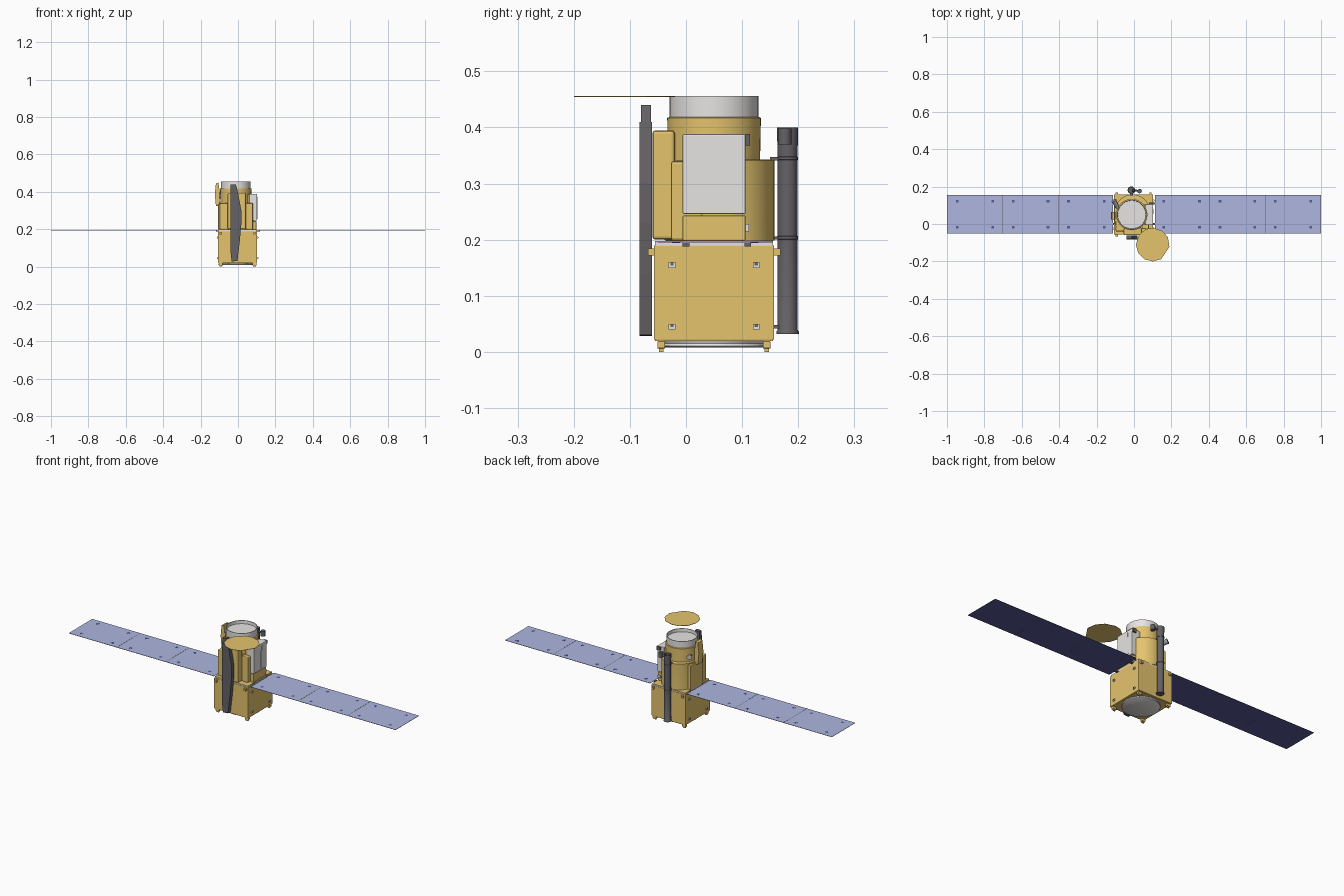
import bpy, bmesh, math
from mathutils import Vector, Matrix


def mat(name, rgb):
    m = bpy.data.materials.new(name)
    m.diffuse_color = (*rgb, 1)
    return m


GOLD = mat("gold foil", (0.78, 0.55, 0.155))
WHITE = mat("off white", (0.82, 0.80, 0.79))
GREY = mat("mid grey", (0.33, 0.33, 0.34))
DARK = mat("dark grey", (0.13, 0.122, 0.13))
LAV = mat("panel lavender", (0.42, 0.465, 0.74))
NAVY = mat("cell navy", (0.10, 0.10, 0.31))


def finish(name, bm, m, smooth=False, bevel=0):
    me = bpy.data.meshes.new(name)
    bmesh.ops.recalc_face_normals(bm, faces=bm.faces)
    bm.to_mesh(me)
    bm.free()
    ob = bpy.data.objects.new(name, me)
    bpy.context.collection.objects.link(ob)
    me.materials.append(m)
    if bevel:
        b = ob.modifiers.new("bevel", 'BEVEL')
        b.width, b.segments = bevel, 2
    if smooth:
        bpy.ops.object.select_all(action='DESELECT')
        ob.select_set(True)
        bpy.context.view_layer.objects.active = ob
        bpy.ops.object.shade_smooth_by_angle(angle=math.radians(35))
    return ob


def box(name, m, x, y, z, bevel=0):
    """Box from (min, max) ranges on each axis."""
    bm = bmesh.new()
    bmesh.ops.create_cube(bm, size=1)
    for v in bm.verts:
        v.co = Vector([(r[0] + r[1]) / 2 + c * (r[1] - r[0]) for r, c in zip((x, y, z), v.co)])
    return finish(name, bm, m, bevel=bevel)


def lathe(name, m, cx, cy, profile, n=48):
    """Revolve (radius, z) points around a vertical axis."""
    bm = bmesh.new()
    rings = [[bm.verts.new((cx + r * math.cos(2 * math.pi * i / n), cy + r * math.sin(2 * math.pi * i / n), z))
              for i in range(n)] for r, z in profile]
    for a, b in zip(rings, rings[1:]):
        for i in range(n):
            bm.faces.new((a[i], a[(i + 1) % n], b[(i + 1) % n], b[i]))
    bm.faces.new(rings[0])
    bm.faces.new(rings[-1])
    return finish(name, bm, m, smooth=True)


def extrude(name, m, pts, direction):
    """Extrude a planar 3D outline along a vector."""
    bm = bmesh.new()
    f = bm.faces.new([bm.verts.new(p) for p in pts])
    r = bmesh.ops.extrude_face_region(bm, geom=[f])
    bmesh.ops.translate(bm, vec=direction, verts=[g for g in r['geom'] if isinstance(g, bmesh.types.BMVert)])
    return finish(name, bm, m)


def rod(name, m, a, b, r1, r2, n=20):
    a, b = Vector(a), Vector(b)
    bm = bmesh.new()
    rot = (b - a).to_track_quat('Z', 'Y').to_matrix().to_4x4()
    bmesh.ops.create_cone(bm, cap_ends=True, segments=n, radius1=r1, radius2=r2, depth=(b - a).length,
                          matrix=Matrix.Translation((a + b) / 2) @ rot)
    return finish(name, bm, m, smooth=True)


# Lower bus: foil box, top deck, launch ring and feet
BX, BY = -0.002, 0.05
box("bus", GOLD, (-0.106, 0.102), (-0.057, 0.157), (0.022, 0.190), 0.001)
box("bus_deck_edge", WHITE, (-0.103, 0.099), (-0.055, 0.155), (0.190, 0.196))
box("bus_deck_foil", GOLD, (-0.103, 0.099), (-0.055, 0.155), (0.196, 0.1975))
box("bus_base_foil", GOLD, (-0.104, 0.100), (-0.055, 0.155), (0.0195, 0.022))
lathe("launch_ring", WHITE, BX, BY, [(0.088, 0.008), (0.093, 0.011), (0.091, 0.015), (0.093, 0.0195)])
for sx in (-1, 1):
    for sy in (-1, 1):
        x, y = BX + sx * 0.090, BY + sy * 0.094
        box("foot", GOLD, (x - 0.011, x + 0.011), (y - 0.007, y + 0.007), (0.006, 0.0195), 0.002)
        box("foot_pad", GOLD, (x - 0.007, x + 0.007), (y - 0.004, y + 0.004), (0, 0.007))
        # corner lugs on front and back
        yl = BY + sy * 0.112
        box("bus_lug", GOLD, (x - 0.006, x + 0.006), (yl - 0.006, yl + 0.006), (0.172, 0.184))
        # fittings on the side walls
        for z in (0.045, 0.155):
            xf, yf = BX + sx * 0.1055, BY + sy * 0.075
            box("side_fitting", WHITE, (xf - 0.004, xf + 0.004), (yf - 0.006, yf + 0.006), (z - 0.005, z + 0.005))
            box("side_fitting_socket", DARK, (xf - 0.005, xf + 0.005), (yf - 0.003, yf + 0.003), (z - 0.001, z + 0.004))

# Telescope tube
TX, TY = -0.012, 0.05
lathe("telescope_lower_shell", GOLD, TX + 0.004, 0.0645, [(0.093, 0.199), (0.093, 0.337), (0.0935, 0.342), (0.083, 0.343)])
lathe("telescope_lower_seal", WHITE, TX + 0.004, 0.0645, [(0.090, 0.196), (0.090, 0.199)])
lathe("telescope_upper_shell", GOLD, TX, TY, [(0.082, 0.342), (0.0835, 0.417), (0.079, 0.419)])
lathe("telescope_sunshade", WHITE, TX, TY,
      [(0.079, 0.417), (0.079, 0.456), (0.076, 0.456), (0.075, 0.438), (0.001, 0.438)])

# Foil equipment blocks around the tube
box("front_equipment_block", GOLD, (-0.055, 0.042), (-0.060, -0.020), (0.200, 0.395), 0.006)
box("front_left_block", GOLD, (-0.098, -0.050), (-0.040, 0.020), (0.198, 0.340), 0.005)
box("front_right_block", GOLD, (0.042, 0.080), (-0.027, 0.030), (0.198, 0.340), 0.005)
box("left_block", GOLD, (-0.106, -0.085), (0.000, 0.110), (0.198, 0.335), 0.003)

# White radiator on the right side with its foil plinth
box("radiator_plinth", GOLD, (0.050, 0.098), (-0.006, 0.106), (0.198, 0.243), 0.002)
box("radiator", WHITE, (0.060, 0.101), (-0.006, 0.106), (0.246, 0.388), 0.002)
box("radiator_back", GOLD, (0.046, 0.061), (-0.004, 0.104), (0.243, 0.386))
box("radiator_cover", WHITE, (0.101, 0.103), (0.054, 0.080), (0.256, 0.350))
box("radiator_cover_neck", WHITE, (0.101, 0.103), (0.062, 0.076), (0.350, 0.376))
box("radiator_hinge", DARK, (0.080, 0.100), (0.106, 0.114), (0.368, 0.388))
box("plinth_clip", WHITE, (0.080, 0.095), (0.106, 0.112), (0.215, 0.228))

# Dark tapered blade on the front
blade = [(-0.040, 0.410), (-0.003, 0.410), (0.018, 0.300), (0.018, 0.230),
         (0.010, 0.140), (-0.003, 0.030), (-0.034, 0.028), (-0.040, 0.080)]
extrude("front_blade", DARK, [(x, -0.083, z) for x, z in blade], (0, 0.022, 0))
extrude("front_blade_tip", DARK, [(x, -0.080, z) for x, z in
        [(-0.040, 0.410), (-0.040, 0.438), (-0.012, 0.440), (-0.003, 0.410)]], (0, 0.018, 0))

# Dark antenna tubes on the back
lathe("rear_tube", DARK, -0.014, 0.181,
      [(0.020, 0.032), (0.020, 0.036), (0.0175, 0.040), (0.0175, 0.200), (0.019, 0.201), (0.019, 0.206),
       (0.0175, 0.207), (0.0175, 0.342), (0.019, 0.343), (0.019, 0.347), (0.0175, 0.348), (0.019, 0.394),
       (0.019, 0.400), (0.015, 0.400), (0.015, 0.370)], 28)
lathe("rear_small_tube", DARK, 0.030, 0.176, [(0.012, 0.370), (0.012, 0.398)], 20)
rod("rear_small_tube_arm", DARK, (-0.010, 0.180, 0.384), (0.030, 0.177, 0.384), 0.005, 0.005)
for z in (0.045, 0.203, 0.344):
    box("rear_tube_bracket", DARK, (-0.022, -0.006), (0.150, 0.166), (z - 0.003, z + 0.003))

# Left side sensor with foil hood
extrude("left_sensor_hood", GOLD, [(x, 0.025, z) for x, z in
        [(-0.118, 0.325), (-0.098, 0.322), (-0.098, 0.405), (-0.105, 0.449), (-0.118, 0.445), (-0.124, 0.385)]],
        (0, 0.04, 0))
rod("left_sensor", GREY, (-0.085, 0.085, 0.370), (-0.108, 0.125, 0.385), 0.010, 0.014)

# Open aperture door beside the tube mouth
door = [(0.1 + 0.09 * math.cos(math.radians(a)), -0.11 + 0.09 * math.sin(math.radians(a)), 0.4545)
        for a in (-8, 25, 55, 90, 115, 145, 180, 210, 240, 270, 300)]
extrude("aperture_door", GOLD, door, (0, 0, 0.0015))

# Solar wings: three panels each side, cells underneath
Y0, Y1 = -0.051, 0.154
for s in (-1, 1):
    for a, b in ((0.112, 0.4035), (0.4065, 0.7035), (0.7065, 1.0)):
        x = sorted((s * a, s * b))
        box("solar_panel", LAV, x, (Y0, Y1), (0.1945, 0.1953))
        box("solar_cells", NAVY, x, (Y0, Y1), (0.1937, 0.1945))
    for xh in (0.405, 0.705):
        box("panel_hinge_line", DARK, (s * xh - 0.002, s * xh + 0.002), (Y0, Y1), (0.194, 0.195))
    for xd in (0.16, 0.35, 0.46, 0.645, 0.755, 0.945):
        for yd in (-0.018, 0.122):
            box("panel_fastener", NAVY, (s * xd - 0.007, s * xd + 0.007), (yd - 0.007, yd + 0.007), (0.195, 0.1957))
    for yd in (0.0, 0.11):
        x = sorted((s * 0.098, s * 0.118))
        box("wing_root_hinge", DARK, x, (yd - 0.006, yd + 0.006), (0.188, 0.1937))
